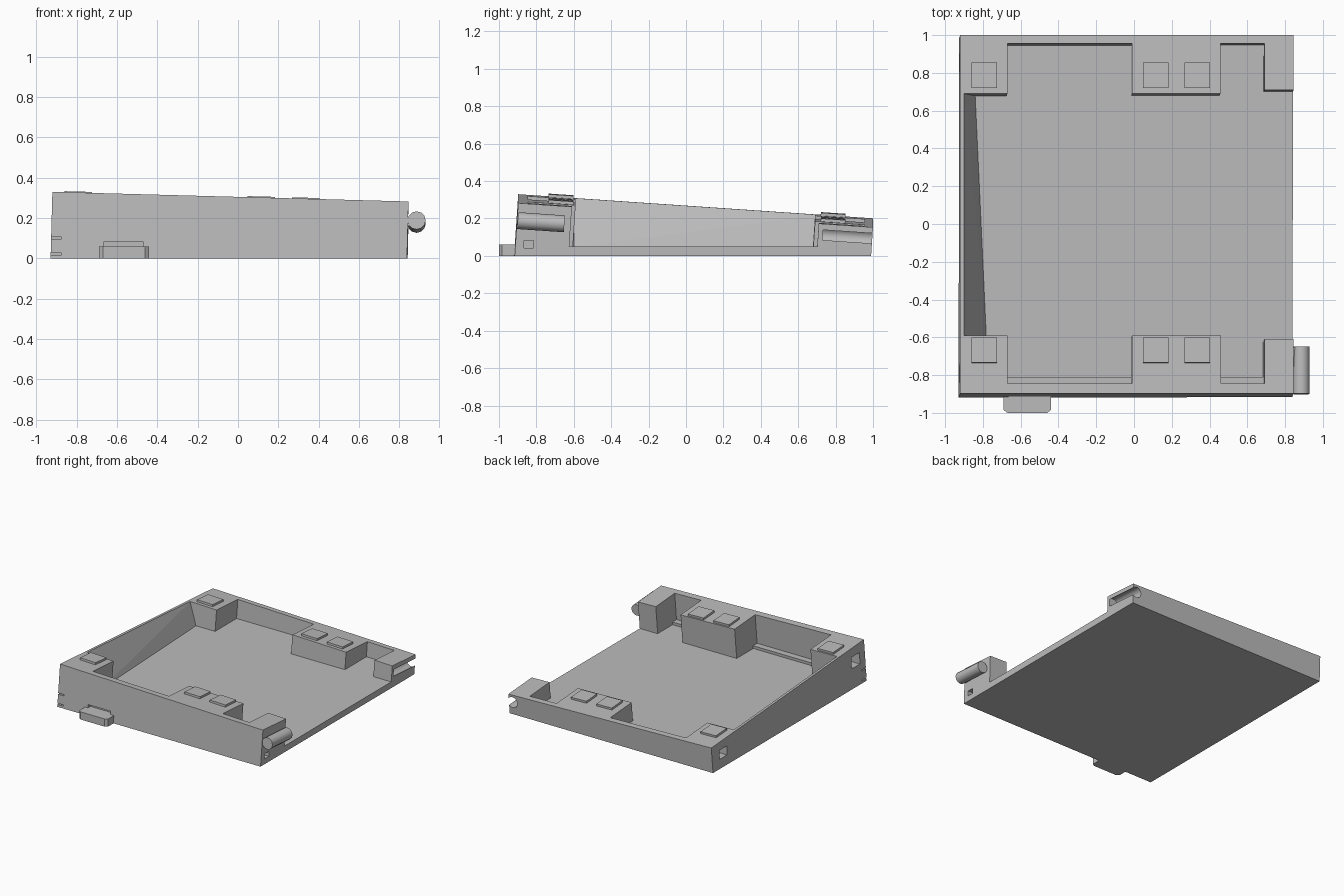
import bpy, bmesh
from mathutils import Vector, Matrix

cube = bpy.data.objects.get("Cube")
if cube:
    bpy.data.objects.remove(cube, do_unlink=True)

grey = bpy.data.materials.new("plain grey")
grey.use_nodes = True
grey.diffuse_color = (0.5, 0.5, 0.5, 1)
grey.node_tree.nodes["Principled BSDF"].inputs["Base Color"].default_value = (0.5, 0.5, 0.5, 1)

TILT_X, TILT_Y = 0.027, 0.068


def top(x, y):
    """Height of the sloping rim."""
    return 0.33 - TILT_X * (x + 0.92) - TILT_Y * (y + 0.9)


def lean(x, y, z):
    """Point on a wall that stands square to the sloping rim."""
    drop = top(x, y) - z
    return Vector((x - TILT_X * drop, y - TILT_Y * drop, z))


def finish(name, bm):
    bmesh.ops.recalc_face_normals(bm, faces=bm.faces)
    mesh = bpy.data.meshes.new(name)
    bm.to_mesh(mesh)
    bm.free()
    ob = bpy.data.objects.new(name, mesh)
    mesh.materials.append(grey)
    bpy.context.collection.objects.link(ob)
    return ob


def extrude_plan(name, plan, low, high):
    """Extrude a plan outline between two height functions."""
    bm = bmesh.new()
    a = [bm.verts.new(lean(x, y, low(x, y))) for x, y in plan]
    b = [bm.verts.new(lean(x, y, high(x, y))) for x, y in plan]
    bm.faces.new(a[::-1])
    bm.faces.new(b)
    for i in range(len(plan)):
        j = (i + 1) % len(plan)
        bm.faces.new((a[i], a[j], b[j], b[i]))
    return finish(name, bm)


def rect(x0, x1, y0, y1):
    return [(x0, y0), (x1, y0), (x1, y1), (x0, y1)]


def flat(z):
    return lambda x, y: z


def box(name, x, y, z):
    bm = bmesh.new()
    bmesh.ops.create_cube(bm, size=1)
    for v in bm.verts:
        v.co = Vector([s[0] if c < 0 else s[1] for c, s in zip(v.co, (x, y, z))])
    return finish(name, bm)


def rod(name, centre, radius, length, sides):
    """Cylinder running front to back along the rim slope."""
    bm = bmesh.new()
    axis = Vector((0, 1, -TILT_Y))
    turn = axis.to_track_quat('Z', 'Y').to_matrix().to_4x4()
    bmesh.ops.create_cone(bm, cap_ends=True, segments=sides, radius1=radius,
                          radius2=radius, depth=length,
                          matrix=Matrix.Translation(centre) @ turn)
    ob = finish(name, bm)
    for p in ob.data.polygons:
        p.use_smooth = len(p.vertices) == 4
    bpy.context.view_layer.objects.active = ob
    bpy.ops.object.select_all(action='DESELECT')
    ob.select_set(True)
    bpy.ops.object.shade_smooth_by_angle(angle=0.6)
    return ob


def cut(targets, cutter):
    cutter.hide_render = True
    for ob in targets:
        mod = ob.modifiers.new("cut", 'BOOLEAN')
        mod.operation = 'DIFFERENCE'
        mod.solver = 'EXACT'
        mod.object = cutter
        bpy.context.view_layer.objects.active = ob
        bpy.ops.object.modifier_apply(modifier=mod.name)
    bpy.data.objects.remove(cutter, do_unlink=True)


# Floor and the C-shaped frame of walls and corner blocks
L, R, F, B = -0.92, 0.845, -0.897, 1.0
floor = extrude_plan("floor", rect(L, R, F, B), flat(0), flat(0.05))
front_in = [(R, -0.61), (0.69, -0.61), (0.69, -0.845), (0.46, -0.845),
            (0.46, -0.59), (-0.01, -0.59), (-0.01, -0.845), (-0.67, -0.845),
            (-0.67, -0.59), (-0.9, -0.59)]
back_in = [(-0.9, 0.69), (-0.67, 0.69), (-0.67, 0.955), (-0.01, 0.955),
           (-0.01, 0.69), (0.457, 0.69), (0.457, 0.955), (0.69, 0.955),
           (0.69, 0.71), (R, 0.71)]
frame = extrude_plan("wall_frame", [(R, F)] + front_in + back_in
                     + [(R, B), (L, B), (L, F)], flat(0.045), top)

# Sloping inner face of the side wall
bm = bmesh.new()
for y, foot in ((-0.6, -0.78), (0.7, -0.84)):
    for p in (lean(-0.9, y, top(-0.9, y) - 0.002), lean(-0.905, y, 0.045),
              Vector((foot, y, 0.045))):
        bm.verts.new(p)
bmesh.ops.convex_hull(bm, input=bm.verts[:])
finish("side_wall_slope", bm)

# Low ledges at the foot of the front wall
for i, (x0, x1) in enumerate(((-0.67, -0.01), (0.46, 0.69))):
    extrude_plan(f"front_ledge_{i + 1}", rect(x0, x1, -0.86, -0.795),
                 flat(0.04), flat(0.072))

# Square pads on the blocks
for row, y in (("front", -0.735), ("back", 0.72)):
    for i, x in enumerate((-0.86, 0.047, 0.268)):
        extrude_plan(f"{row}_pad_{i + 1}", rect(x, x + 0.135, y, y + 0.133),
                     lambda a, b: top(a, b) - 0.005,
                     lambda a, b: top(a, b) + 0.016)

# Hinge barrel with its neck, and the matching socket
rod("hinge_barrel", (0.885, -0.775, 0.18), 0.045, 0.25, 12)
box("hinge_neck", (0.82, 0.87), (-0.895, -0.655), (0.16, 0.2))
cut([frame], rod("socket_cutter", (0.812, 0.89, 0.102), 0.042, 0.32, 16))

# Openings in the sides and front
cut([frame, floor], box("peg_hole_cutter", (0.78, 0.9), (-0.867, -0.815), (0.043, 0.083)))
cut([frame], box("window_cutter", (-1, -0.8), (-0.84, -0.74), (0.16, 0.25)))
cut([frame], box("window_cutter", (-1, -0.8), (0.81, 0.9), (0.075, 0.145)))
cut([frame], box("latch_slot_cutter", (-0.665, -0.47), (-1, -0.88), (0.058, 0.085)))
for z in (0.018, 0.097):
    cut([frame, floor], box("corner_slit_cutter", (-1, -0.875), (-1, -0.86), (z, z + 0.009)))

# Front latch tab with chamfered outer corners
bm = bmesh.new()
for z in (0, 0.06):
    for x, y in ((-0.69, -0.9), (-0.69, -0.985), (-0.67, -1),
                 (-0.46, -1), (-0.44, -0.985), (-0.44, -0.9)):
        bm.verts.new((x, y, z))
bmesh.ops.convex_hull(bm, input=bm.verts[:])
finish("latch_tab", bm)
